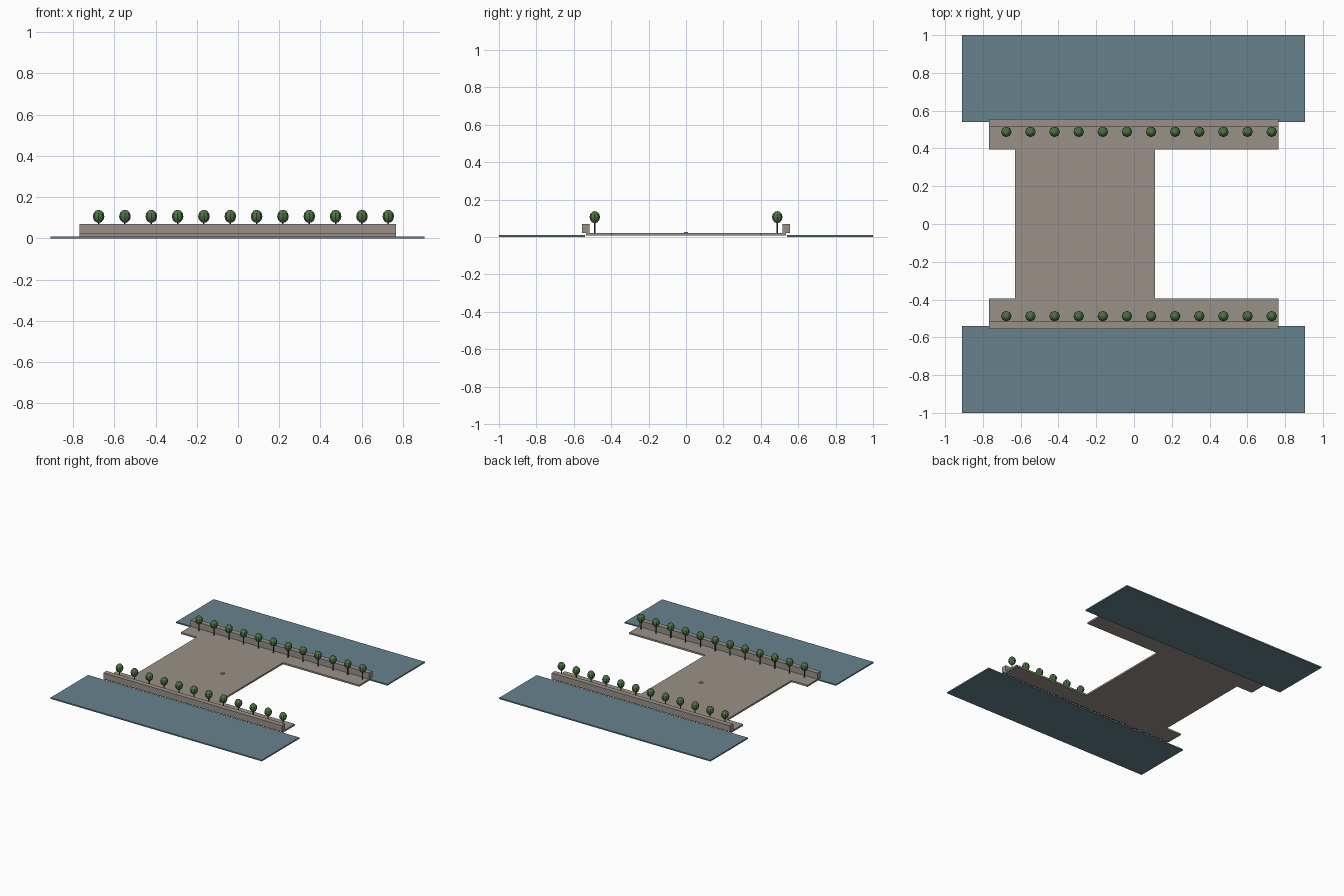
import bpy, bmesh
from mathutils import Matrix

if "Cube" in bpy.data.objects:
    bpy.data.objects.remove(bpy.data.objects["Cube"])


def material(name, rgb):
    m = bpy.data.materials.new(name)
    m.diffuse_color = (*rgb, 1)
    m.use_nodes = True
    m.node_tree.nodes["Principled BSDF"].inputs["Base Color"].default_value = m.diffuse_color
    return m


STONE = material("warm grey stone", (0.32, 0.285, 0.25))
WATER = material("slate blue water", (0.135, 0.225, 0.265))
LEAF = material("leaf green", (0.075, 0.17, 0.06))
BARK = material("dark bark", (0.07, 0.05, 0.035))


def finish(name, bm, *mats):
    bmesh.ops.recalc_face_normals(bm, faces=bm.faces)
    me = bpy.data.meshes.new(name)
    bm.to_mesh(me)
    bm.free()
    for m in mats:
        me.materials.append(m)
    ob = bpy.data.objects.new(name, me)
    bpy.context.collection.objects.link(ob)
    return ob


def box(name, x0, x1, y0, y1, z0, z1, mat):
    bm = bmesh.new()
    bmesh.ops.create_cube(bm, size=1)
    bmesh.ops.scale(bm, vec=(x1 - x0, y1 - y0, z1 - z0), verts=bm.verts)
    bmesh.ops.translate(bm, vec=((x0 + x1) / 2, (y0 + y1) / 2, (z0 + z1) / 2), verts=bm.verts)
    return finish(name, bm, mat)


# Paved deck: a crossing that joins two long quays, extruded from one outline
half = [(-0.63, 0.395), (-0.768, 0.395), (-0.768, 0.535),
        (0.765, 0.535), (0.765, 0.395), (0.11, 0.395)]
outline = half + [(x, -y) for x, y in reversed(half)]
bm = bmesh.new()
face = bm.faces.new([bm.verts.new((x, y, 0.009)) for x, y in outline])
ext = bmesh.ops.extrude_face_region(bm, geom=[face])
bmesh.ops.translate(bm, vec=(0, 0, 0.013),
                    verts=[v for v in ext["geom"] if isinstance(v, bmesh.types.BMVert)])
finish("deck", bm, STONE)

# Small raised marker in the middle of the crossing
box("deck_marker", -0.145, -0.12, -0.01, 0.01, 0.021, 0.027, STONE)

# One tree: thin trunk and faceted round crown
bm = bmesh.new()
bmesh.ops.create_cone(bm, cap_ends=True, segments=6, radius1=0.004, radius2=0.004,
                      depth=0.065, matrix=Matrix.Translation((0, 0, 0.0535)))
for f in bm.faces:
    f.material_index = 1
crown = bmesh.ops.create_uvsphere(
    bm, u_segments=8, v_segments=6, radius=1,
    matrix=Matrix.Translation((0, 0, 0.107)) @ Matrix.Diagonal((0.028, 0.028, 0.032, 1)))
for f in {f for v in crown["verts"] for f in v.link_faces}:
    f.material_index = 0
tree = finish("tree", bm, LEAF, BARK)
tree_mesh = tree.data
bpy.data.objects.remove(tree)

# Water, parapet wall and tree row on both banks
for side, s in (("front", -1), ("back", 1)):
    y0, y1 = sorted((s * 0.54, s * 1.0))
    box(side + "_water", -0.91, 0.905, y0, y1, 0, 0.01, WATER)
    y0, y1 = sorted((s * 0.516, s * 0.555))
    box(side + "_parapet", -0.768, 0.765, y0, y1, 0.022, 0.07, STONE)
    for i in range(12):
        t = bpy.data.objects.new(f"{side}_tree_{i + 1}", tree_mesh)
        t.location = (-0.676 + i * 0.1277, s * 0.488, 0)
        bpy.context.collection.objects.link(t)
